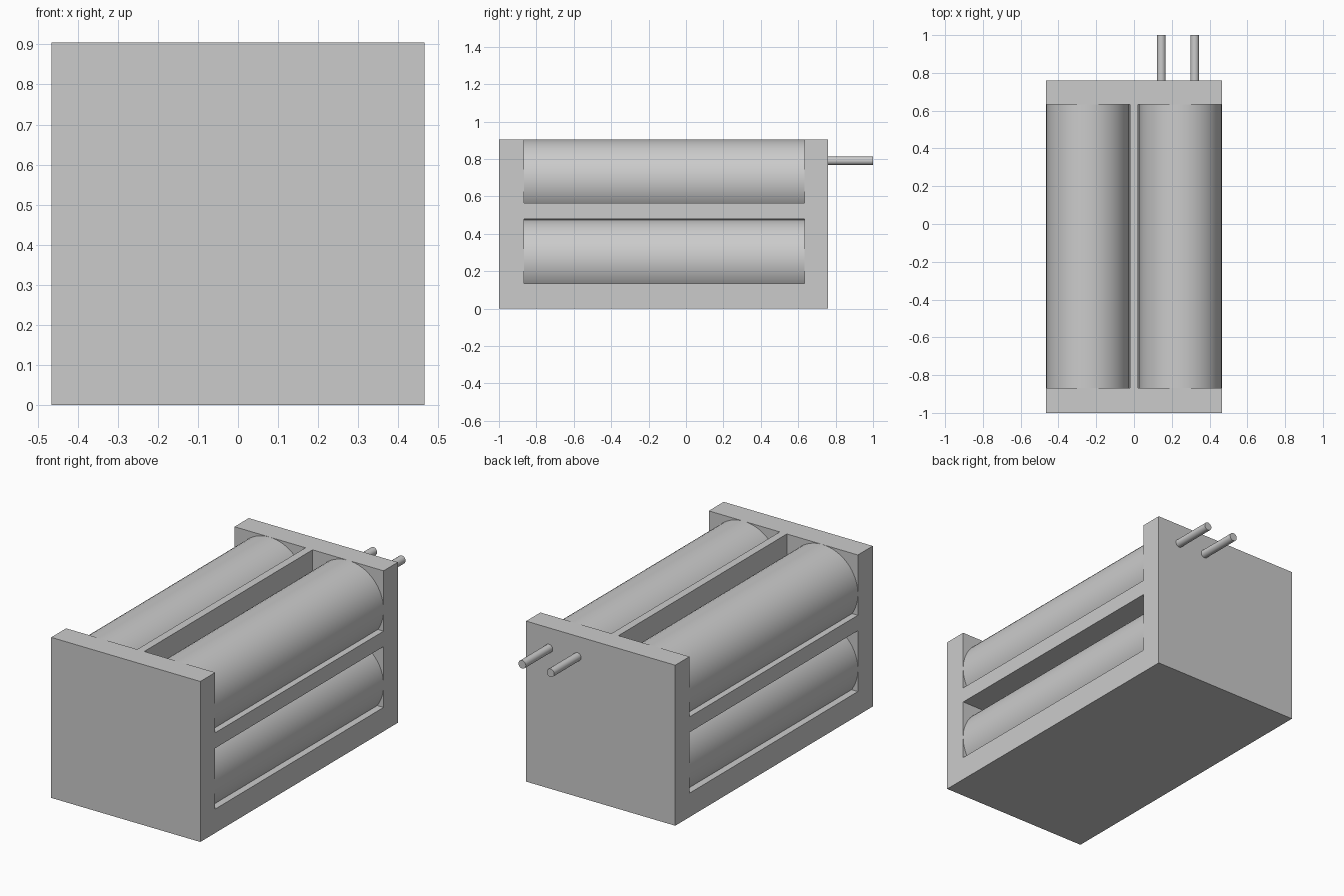
import bpy
import math

cube = bpy.data.objects.get("Cube")
if cube:
    bpy.data.objects.remove(cube, do_unlink=True)

# Overall sizes
HALF_W, HEIGHT = 0.465, 0.905
FRONT, BACK = -1.0, 0.76
BAY_FRONT, BAY_BACK = -0.867, 0.633
RADIUS = 0.22
CELL_X = HALF_W - RADIUS

grey = bpy.data.materials.new("plain grey")
grey.use_nodes = True
colour = (0.6, 0.6, 0.6, 1)
grey.diffuse_color = colour
grey.node_tree.nodes["Principled BSDF"].inputs["Base Color"].default_value = colour


def box(name, x, y, z):
    """Box from (min, max) pairs."""
    spans = (x, y, z)
    bpy.ops.mesh.primitive_cube_add(size=1, location=[(a + b) / 2 for a, b in spans])
    ob = bpy.context.object
    ob.name = name
    ob.scale = [b - a for a, b in spans]
    bpy.ops.object.transform_apply(location=False, rotation=False, scale=True)
    ob.data.materials.append(grey)
    return ob


def rod(name, x, z, radius, y0, y1, sides):
    """Smooth cylinder lying along y."""
    bpy.ops.mesh.primitive_cylinder_add(
        vertices=sides, radius=radius, depth=y1 - y0,
        location=(x, (y0 + y1) / 2, z), rotation=(math.pi / 2, 0, 0))
    ob = bpy.context.object
    ob.name = name
    ob.data.materials.append(grey)
    bpy.ops.object.shade_smooth_by_angle(angle=math.radians(35))
    return ob


# Holder: a solid block with four open bays cut out of it
holder = box("holder_body", (-HALF_W, HALF_W), (FRONT, BACK), (0, HEIGHT))
for side in (-1, 1):
    x_span = sorted((side * 0.022, side * 0.6))
    for z_span in ((0.135, 0.478), (0.565, 1.1)):
        cutter = box("bay_cutter", x_span, (BAY_FRONT, BAY_BACK), z_span)
        cutter.hide_render = True
        cut = holder.modifiers.new("bay", "BOOLEAN")
        cut.operation = "DIFFERENCE"
        cut.solver = "EXACT"
        cut.object = cutter
        bpy.context.view_layer.objects.active = holder
        bpy.ops.object.modifier_apply(modifier=cut.name)
        bpy.data.objects.remove(cutter, do_unlink=True)

# Four cells, two stacked on each side of the divider
for side, side_name in ((1, "left"), (-1, "right")):
    for z, level in ((0.26, "lower"), (HEIGHT - RADIUS, "upper")):
        rod(f"{level}_{side_name}_cell", side * CELL_X, z, RADIUS,
            BAY_FRONT, BAY_BACK, 64)

# Two wires leaving the back wall
for x, name in ((0.145, "inner_wire"), (0.322, "outer_wire")):
    rod(name, x, 0.79, 0.023, BACK - 0.02, 1.0, 24)
